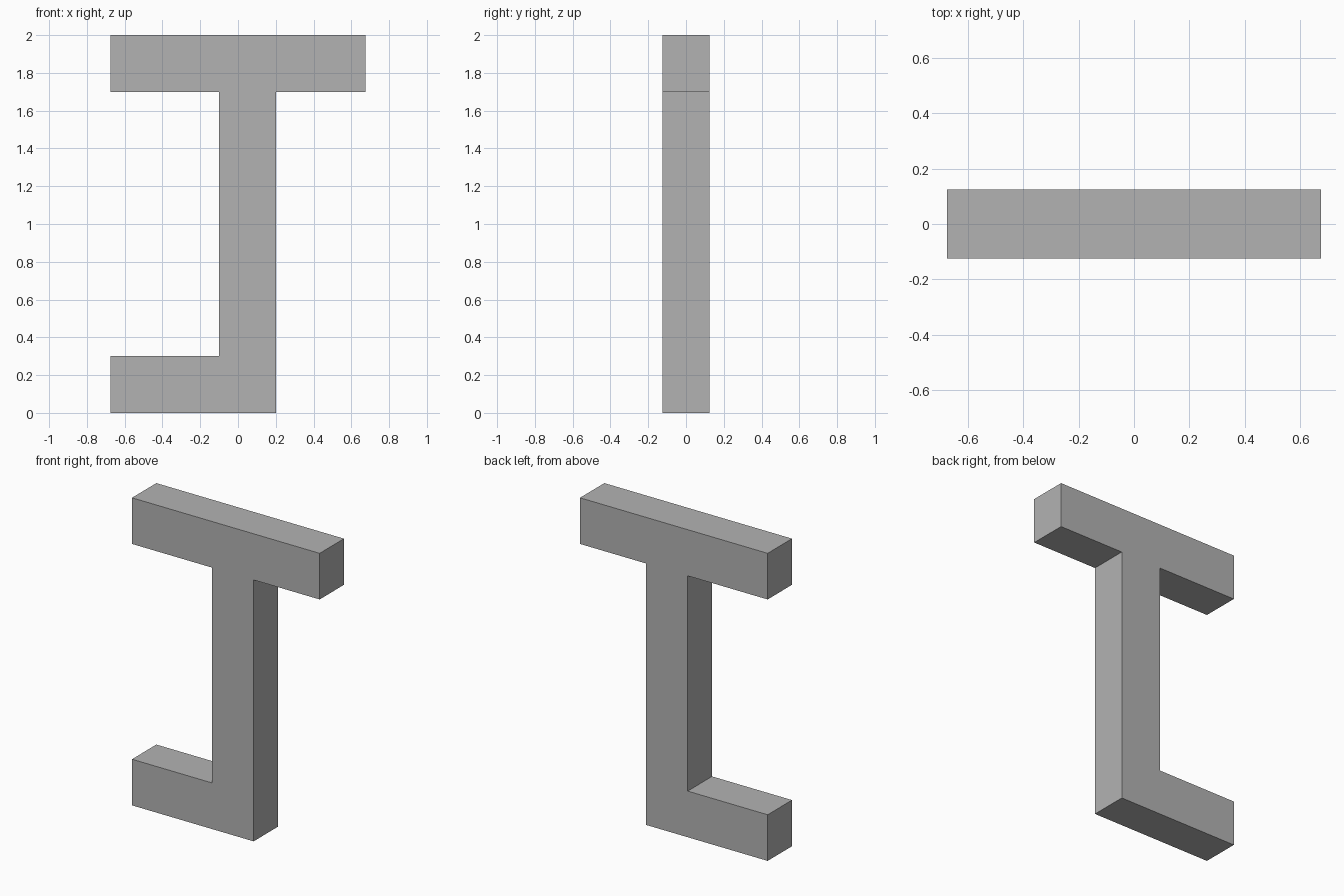
import bpy
import bmesh

cube = bpy.data.objects.get("Cube")
if cube:
    bpy.data.objects.remove(cube, do_unlink=True)

# Plain grey material
grey = bpy.data.materials.new("plain_grey")
grey.use_nodes = True
colour = (0.45, 0.45, 0.45, 1)
grey.diffuse_color = colour
grey.node_tree.nodes["Principled BSDF"].inputs["Base Color"].default_value = colour

# Main dimensions
half_width, height, depth = 0.675, 2.0, 0.25
bar = 0.3                           # thickness of every bar
post_left, post_right = -0.1, 0.2   # x limits of the upright

# Outline in the xz plane: top bar, upright and foot
outline = [
    (-half_width, 0), (post_right, 0),
    (post_right, height - bar), (half_width, height - bar),
    (half_width, height), (-half_width, height),
    (-half_width, height - bar), (post_left, height - bar),
    (post_left, bar), (-half_width, bar),
]

# Extrude the outline from front to back
bm = bmesh.new()
front = bm.faces.new([bm.verts.new((x, -depth / 2, z)) for x, z in outline])
result = bmesh.ops.extrude_face_region(bm, geom=[front], use_keep_orig=True)
back = [v for v in result["geom"] if isinstance(v, bmesh.types.BMVert)]
bmesh.ops.translate(bm, verts=back, vec=(0, depth, 0))
bmesh.ops.recalc_face_normals(bm, faces=bm.faces)

mesh = bpy.data.meshes.new("beam_bracket")
bm.to_mesh(mesh)
bm.free()
mesh.materials.append(grey)
bracket = bpy.data.objects.new("beam_bracket", mesh)
bpy.context.collection.objects.link(bracket)
